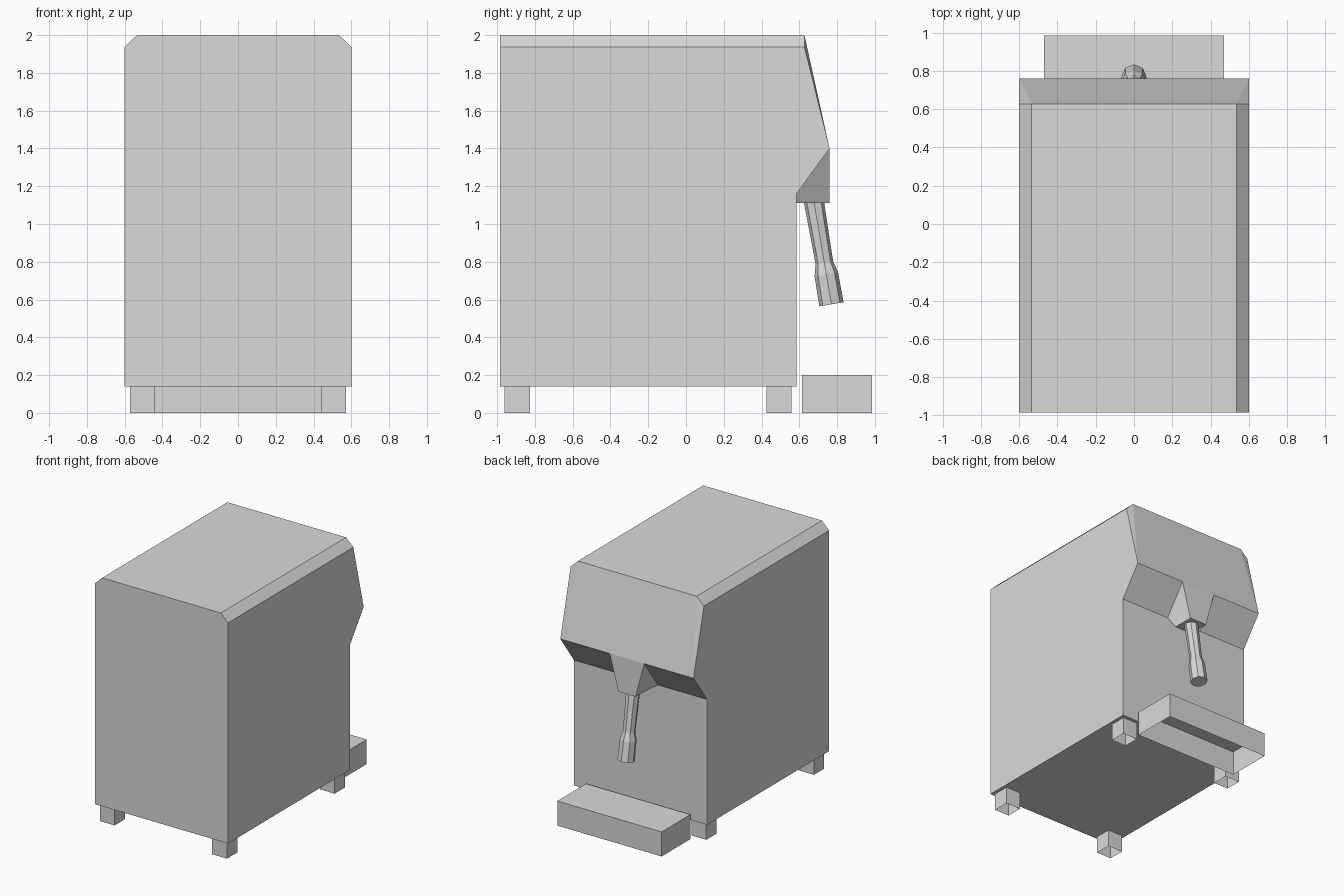
import bpy, bmesh, math
from mathutils import Vector

if "Cube" in bpy.data.objects:
    bpy.data.objects.remove(bpy.data.objects["Cube"])

grey = bpy.data.materials.new("light_grey")
grey.diffuse_color = (0.7, 0.7, 0.7, 1)
grey.use_nodes = True
grey.node_tree.nodes["Principled BSDF"].inputs["Base Color"].default_value = grey.diffuse_color


def finish(name, bm, recalc=True):
    if recalc:
        bmesh.ops.recalc_face_normals(bm, faces=bm.faces[:])
    mesh = bpy.data.meshes.new(name)
    bm.to_mesh(mesh)
    bm.free()
    mesh.materials.append(grey)
    obj = bpy.data.objects.new(name, mesh)
    bpy.context.collection.objects.link(obj)
    return obj


def open_box(name, x0, x1, y0, y1, z1, top):
    """Box standing on the ground, hollow underneath, optionally open on top."""
    bm = bmesh.new()
    bmesh.ops.create_cube(bm, size=1)
    for v in bm.verts:
        v.co = (x1 if v.co.x > 0 else x0, y1 if v.co.y > 0 else y0, z1 if v.co.z > 0 else 0)
    bm.normal_update()
    gone = [f for f in bm.faces if f.normal.z < -0.5 or (not top and f.normal.z > 0.5)]
    bmesh.ops.delete(bm, geom=gone, context='FACES_ONLY')
    return finish(name, bm, False)


# Body: side outline mirrored in x, with chamfered top edges and overhanging nose
points = {
    "A": (0.6, -0.985, 0.14), "B": (0.6, 0.585, 0.14), "C": (0.6, 0.585, 1.16),
    "D": (0.6, 0.76, 1.4), "E": (0.6, 0.627, 1.937), "F": (0.6, -0.985, 1.937),
    "G": (0.535, 0.627, 2.0), "H": (0.535, -0.985, 2.0),
}
bm = bmesh.new()
R = {k: bm.verts.new(p) for k, p in points.items()}
L = {k: bm.verts.new((-p[0], p[1], p[2])) for k, p in points.items()}
for side in (R, L):
    for loop in ("ABCDEF", "EFHG", "DEG"):
        bm.faces.new([side[k] for k in loop])
for a, b in ("AB", "BC", "CD", "DG", "GH"):
    bm.faces.new((R[a], R[b], L[b], L[a]))
bm.faces.new([R[k] for k in "AFH"] + [L[k] for k in "HFA"])
finish("body", bm)

# Spout block: tapers down from the underside of the nose
bm = bmesh.new()
tops = [(0.156, 0.76, 1.4), (0.156, 0.585, 1.16), (-0.156, 0.585, 1.16), (-0.156, 0.76, 1.4)]
top = [bm.verts.new(p) for p in tops]
low = [bm.verts.new((math.copysign(0.077, x), y, 1.11)) for x, y, z in tops]
for i in (0, 2, 3):
    j = (i + 1) % 4
    bm.faces.new((top[i], top[j], low[j], low[i]))
bm.faces.new(low)
finish("spout_block", bm)

# Handle: tilted eight-sided rod with a thicker grip
start, end = Vector((0, 0.676, 1.125)), Vector((0, 0.77, 0.575))
axis = (end - start).normalized()
across = Vector((1, 0, 0))
up = axis.cross(across)
bm = bmesh.new()
rings = []
for t, r in ((0, 0.053), (0.6, 0.047), (0.71, 0.063), (1, 0.065)):
    centre = start.lerp(end, t)
    rings.append([bm.verts.new(centre + r * (math.cos(a) * across + math.sin(a) * up))
                  for a in (i * math.tau / 8 for i in range(8))])
for p, q in zip(rings, rings[1:]):
    for i in range(8):
        j = (i + 1) % 8
        bm.faces.new((p[i], p[j], q[j], q[i]))
bm.faces.new(rings[-1])
finish("handle", bm)

# Drip tray
open_box("drip_tray", -0.47, 0.47, 0.615, 0.985, 0.2, True)

# Feet
for sx, xs in (("left", (-0.573, -0.44)), ("right", (0.44, 0.573))):
    for sy, ys in (("front", (-0.96, -0.827)), ("back", (0.425, 0.558))):
        open_box(f"{sy}_{sx}_foot", *xs, *ys, 0.14, False)
